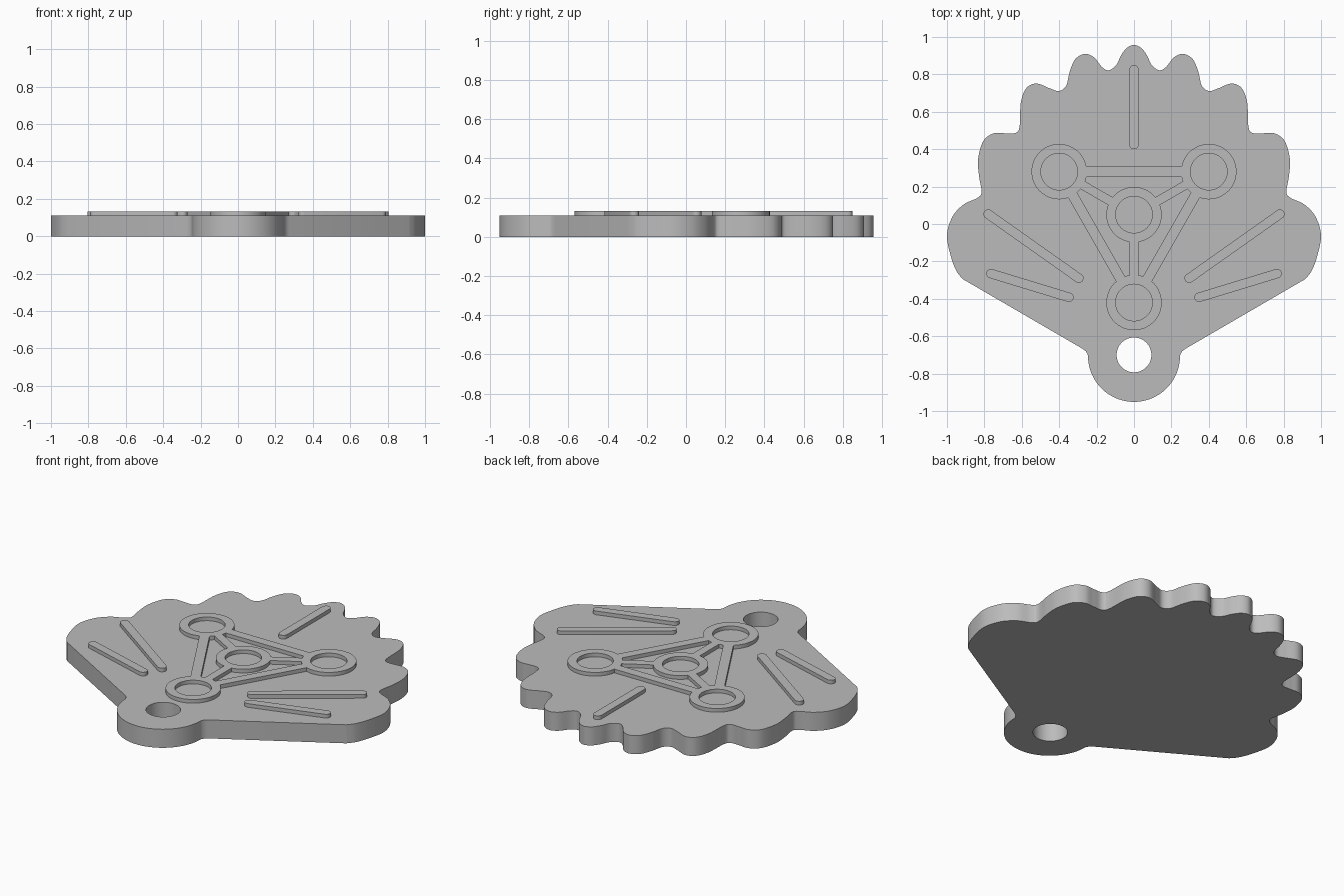
import bpy
import bmesh
import math
from mathutils import Vector

old = bpy.data.objects.get("Cube")
if old:
    bpy.data.objects.remove(old, do_unlink=True)

GREY = (0.5, 0.5, 0.5, 1.0)
BASE_TOP = 0.11
RELIEF_TOP = 0.132

grey = bpy.data.materials.new("plain grey")
grey.use_nodes = True
grey.diffuse_color = GREY
grey.node_tree.nodes["Principled BSDF"].inputs["Base Color"].default_value = GREY


def arc(centre, radius, start, end, steps):
    """Points along an arc, angles in degrees."""
    points = []
    for i in range(steps + 1):
        a = math.radians(start + (end - start) * i / steps)
        points.append(Vector((centre[0] + radius * math.cos(a),
                              centre[1] + radius * math.sin(a))))
    return points


def circle(centre, radius):
    return arc(centre, radius, 0, 360, 64)[:-1]


def smooth_path(points, before, steps=6):
    """Catmull-Rom interpolation through the points."""
    p = [before] + points + [points[-1]]
    path = []
    for a, b, c, d in zip(p, p[1:], p[2:], p[3:]):
        for i in range(steps):
            t = i / steps
            path.append(0.5 * (2 * b + (c - a) * t
                               + (2 * a - 5 * b + 4 * c - d) * t ** 2
                               + (3 * b - a - 3 * c + d) * t ** 3))
    return path + [points[-1]]


def plate(name, loops, bottom, top):
    """Solid plate from closed outlines; inner outlines become holes."""
    curve = bpy.data.curves.new(name + " outline", "CURVE")
    curve.dimensions = "2D"
    curve.fill_mode = "BOTH"
    curve.extrude = (top - bottom) / 2
    for loop in loops:
        spline = curve.splines.new("POLY")
        spline.points.add(len(loop) - 1)
        for point, co in zip(spline.points, loop):
            point.co = (co.x, co.y, 0, 1)
        spline.use_cyclic_u = True
    helper = bpy.data.objects.new(name + " helper", curve)
    bpy.context.collection.objects.link(helper)
    bpy.context.view_layer.update()
    graph = bpy.context.evaluated_depsgraph_get()
    mesh = bpy.data.meshes.new_from_object(helper.evaluated_get(graph))
    bpy.data.objects.remove(helper, do_unlink=True)

    bm = bmesh.new()
    bm.from_mesh(mesh)
    bmesh.ops.remove_doubles(bm, verts=bm.verts, dist=0.0002)
    bmesh.ops.translate(bm, verts=bm.verts, vec=(0, 0, (top + bottom) / 2))
    bmesh.ops.recalc_face_normals(bm, faces=bm.faces)
    bm.to_mesh(mesh)
    bm.free()
    mesh.materials.clear()
    mesh.materials.append(grey)

    obj = bpy.data.objects.new(name, mesh)
    bpy.context.collection.objects.link(obj)
    bpy.ops.object.select_all(action="DESELECT")
    obj.select_set(True)
    bpy.context.view_layer.objects.active = obj
    bpy.ops.object.shade_smooth_by_angle(angle=math.radians(30))
    return obj


def relief(name, loops):
    return plate(name, loops, BASE_TOP - 0.005, RELIEF_TOP)


def rounded_bar(start, end, radius):
    """Slot-shaped outline between two points."""
    d = Vector(end) - Vector(start)
    a = math.degrees(math.atan2(d.y, d.x))
    return (arc(end, radius, a - 90, a + 90, 10)
            + arc(start, radius, a + 90, a + 270, 10))


def straight_bar(start, end, width, trim):
    """Rectangular outline, shortened at both ends."""
    start, end = Vector(start), Vector(end)
    along = (end - start).normalized()
    side = Vector((-along.y, along.x)) * width / 2
    start, end = start + along * trim, end - along * trim
    return [start - side, end - side, end + side, start + side]


# Scalloped body: one half of the rim, then its mirror image
rim = [Vector(p) for p in (
    (0, 0.957), (0.04, 0.94), (0.07, 0.9), (0.095, 0.85), (0.135, 0.822),
    (0.17, 0.838), (0.215, 0.892), (0.265, 0.909), (0.315, 0.88),
    (0.345, 0.81), (0.362, 0.74), (0.4, 0.711), (0.45, 0.725),
    (0.52, 0.751), (0.575, 0.727), (0.605, 0.65), (0.612, 0.52),
    (0.635, 0.486), (0.69, 0.485), (0.75, 0.485), (0.805, 0.445),
    (0.833, 0.35), (0.829, 0.26), (0.815, 0.17), (0.84, 0.138),
    (0.91, 0.105), (0.97, 0.04), (1, -0.06), (0.98, -0.17),
    (0.95, -0.25), (0.915, -0.295))]
half = smooth_path(rim, Vector((-0.04, 0.94)))
half += [Vector((0.275, -0.667)), Vector((0.258, -0.68)), Vector((0.249, -0.695))]
half += arc((0, -0.705), 0.246, 0, -90, 24)
mirrored = [Vector((-p.x, p.y)) for p in reversed(half[1:-1])]
plate("scalloped_body", [half + mirrored, circle((0, -0.7), 0.093)], 0, BASE_TOP)

# Raised rings at the hub and the three corners
hub = (0, 0.05)
corners = {"left": (0.4, 0.28), "right": (-0.4, 0.28), "front": (0, -0.42)}
for name, centre in {"hub": hub, **corners}.items():
    relief(name + "_ring", [circle(centre, 0.148), circle(centre, 0.098)])

# Bars joining the corners to each other and to the hub
names = list(corners)
for i, name in enumerate(names):
    following = names[(i + 1) % len(names)]
    relief(name + "_to_" + following + "_bar",
           [straight_bar(corners[name], corners[following], 0.055, 0.142)])
    relief(name + "_spoke", [straight_bar(hub, corners[name], 0.048, 0.142)])

# Raised ribs on the shell
relief("back_rib", [rounded_bar((0, 0.425), (0, 0.825), 0.025)])
for side, s in (("left", 1), ("right", -1)):
    relief(side + "_long_rib",
           [rounded_bar((s * 0.295, -0.29), (s * 0.78, 0.053), 0.025)])
    relief(side + "_short_rib",
           [rounded_bar((s * 0.348, -0.392), (s * 0.765, -0.265), 0.025)])
